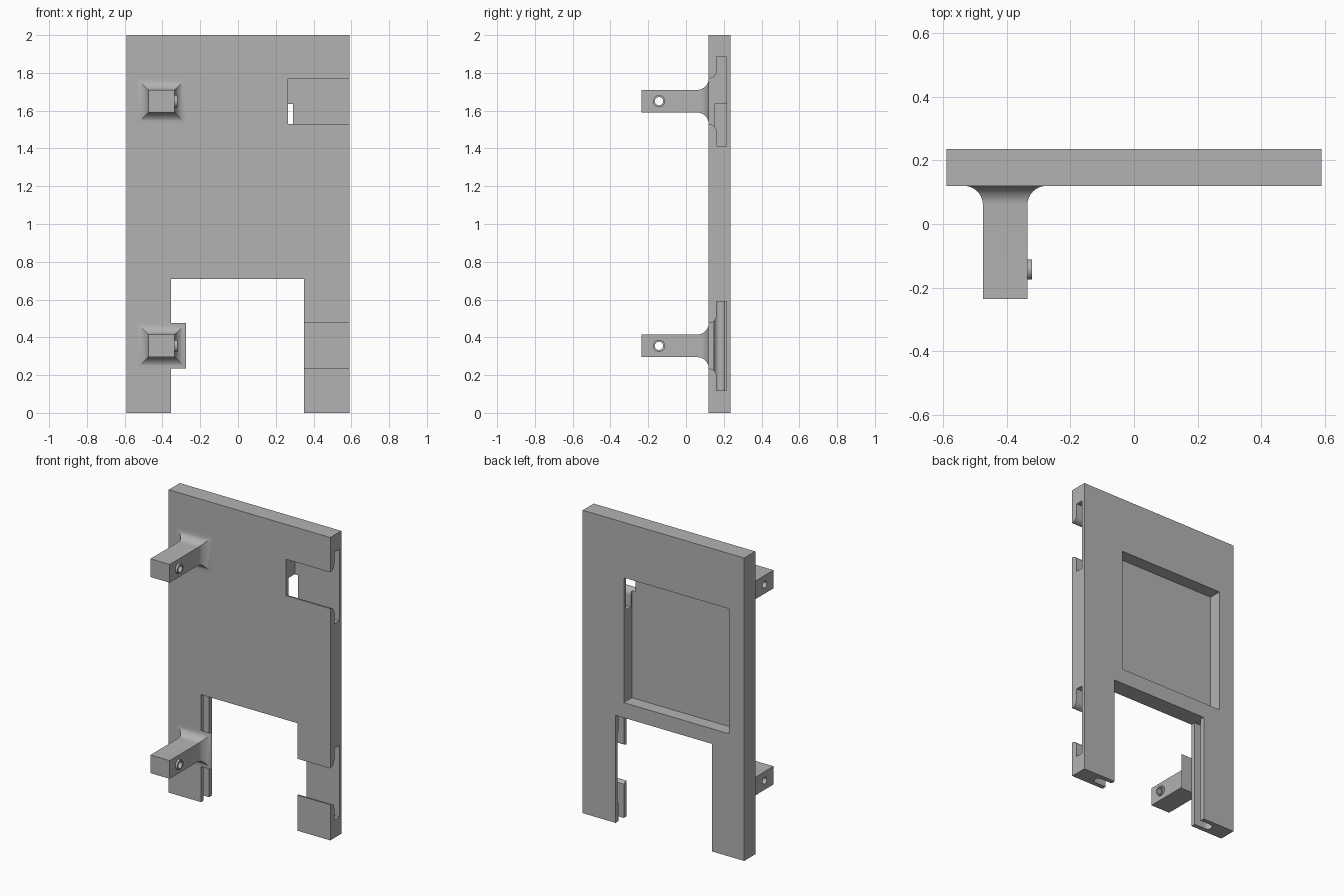
import bpy, bmesh
from math import sin, cos, pi

cube = bpy.data.objects.get("Cube")
if cube:
    bpy.data.objects.remove(cube, do_unlink=True)

grey = bpy.data.materials.new("plain_grey")
grey.use_nodes = True
grey.diffuse_color = (0.45, 0.45, 0.45, 1)
grey.node_tree.nodes["Principled BSDF"].inputs["Base Color"].default_value = (0.45, 0.45, 0.45, 1)

FRONT, BACK, HALF = 0.12, 0.235, 0.59
LEVELS = (0.355, 1.65)      # heights of the pegs and their matching slots


def loft(name, rings):
    """Skin a list of equal-length point rings and cap both ends."""
    bm = bmesh.new()
    loops = [[bm.verts.new(p) for p in ring] for ring in rings]
    for a, b in zip(loops, loops[1:]):
        for i in range(len(a)):
            j = (i + 1) % len(a)
            bm.faces.new((a[i], a[j], b[j], b[i]))
    bm.faces.new(loops[0])
    bm.faces.new(loops[-1])
    bmesh.ops.recalc_face_normals(bm, faces=bm.faces)
    mesh = bpy.data.meshes.new(name)
    bm.to_mesh(mesh)
    bm.free()
    mesh.materials.append(grey)
    obj = bpy.data.objects.new(name, mesh)
    bpy.context.collection.objects.link(obj)
    return obj


def prism(name, pts, axis, lo, hi):
    """Extrude a 2D profile along the given axis."""
    def place(p, d):
        co = list(p)
        co.insert(axis, d)
        return co
    return loft(name, [[place(p, d) for p in pts] for d in (lo, hi)])


def box(name, x0, x1, y0, y1, z0, z1):
    return prism(name, [(x0, y0), (x1, y0), (x1, y1), (x0, y1)], 2, z0, z1)


def combine(target, other, operation):
    other.hide_render = True
    mod = target.modifiers.new("join", "BOOLEAN")
    mod.operation, mod.object, mod.solver = operation, other, "EXACT"
    bpy.context.view_layer.objects.active = target
    bpy.ops.object.modifier_apply(modifier=mod.name)
    bpy.data.objects.remove(other, do_unlink=True)


def smooth(obj):
    bpy.ops.object.select_all(action="DESELECT")
    obj.select_set(True)
    bpy.context.view_layer.objects.active = obj
    bpy.ops.object.shade_smooth_by_angle(angle=pi / 6)


# Panel with a doorway
panel = box("panel", -HALF, HALF, FRONT, BACK, 0, 2)
combine(panel, box("doorway_cutter", -0.355, 0.35, 0, 0.4, -0.1, 0.71), "DIFFERENCE")

# Shallow square pocket in the back
combine(panel, box("pocket_cutter", -0.48, 0.29, 0.15, 0.4, 0.81, 1.635), "DIFFERENCE")

# Undercut slots with rounded lips, open at the left edge
r = 0.042
side = [(0.05, 0.12)]
side += [(FRONT + r * sin(a), 0.12 + r - r * cos(a)) for a in (i * pi / 16 for i in range(9))]
side += [(FRONT + r, 0.236), (0.214, 0.236)]
for z in LEVELS:
    profile = [(y, z + h) for y, h in side] + [(y, z - h) for y, h in reversed(side)]
    combine(panel, prism("slot_cutter", profile, 0, 0.265, 0.7), "DIFFERENCE")

# Round-ended vertical grooves in the doorway sides
g = 0.028
for edge, s in ((-0.355, -1), (0.35, 1)):
    arc = [(edge + s * (0.08 + g * sin(a)), 0.177 - g * cos(a)) for a in (i * pi / 12 for i in range(13))]
    outline = [(edge - s * 0.05, 0.177 - g)] + arc + [(edge - s * 0.05, 0.177 + g)]
    combine(panel, prism("groove_cutter", outline, 2, -0.1, 0.71), "DIFFERENCE")
smooth(panel)

# Pegs with flared roots, a raised ring and a cross hole
R = 0.06


def rect(z, grow, y):
    x0, x1 = -0.475 - grow, -0.335 + grow
    h = 0.06 + grow
    return [(x0, y, z - h), (x1, y, z - h), (x1, y, z + h), (x0, y, z + h)]


def disc(z, radius):
    return [(-0.143 + radius * cos(t), z + radius * sin(t)) for t in (i * pi / 16 for i in range(32))]


for z, label in zip(LEVELS, ("lower", "upper")):
    rings = [rect(z, 0, -0.235)]
    for i in range(11):
        a = i * pi / 20
        rings.append(rect(z, R * (1 - cos(a)), FRONT - R + R * sin(a)))
    peg = loft(label + "_peg", rings)
    combine(peg, prism("ring", disc(z, 0.032), 0, -0.36, -0.321), "UNION")
    combine(peg, prism("hole_cutter", disc(z, 0.022), 0, -0.6, -0.2), "DIFFERENCE")
    smooth(peg)
